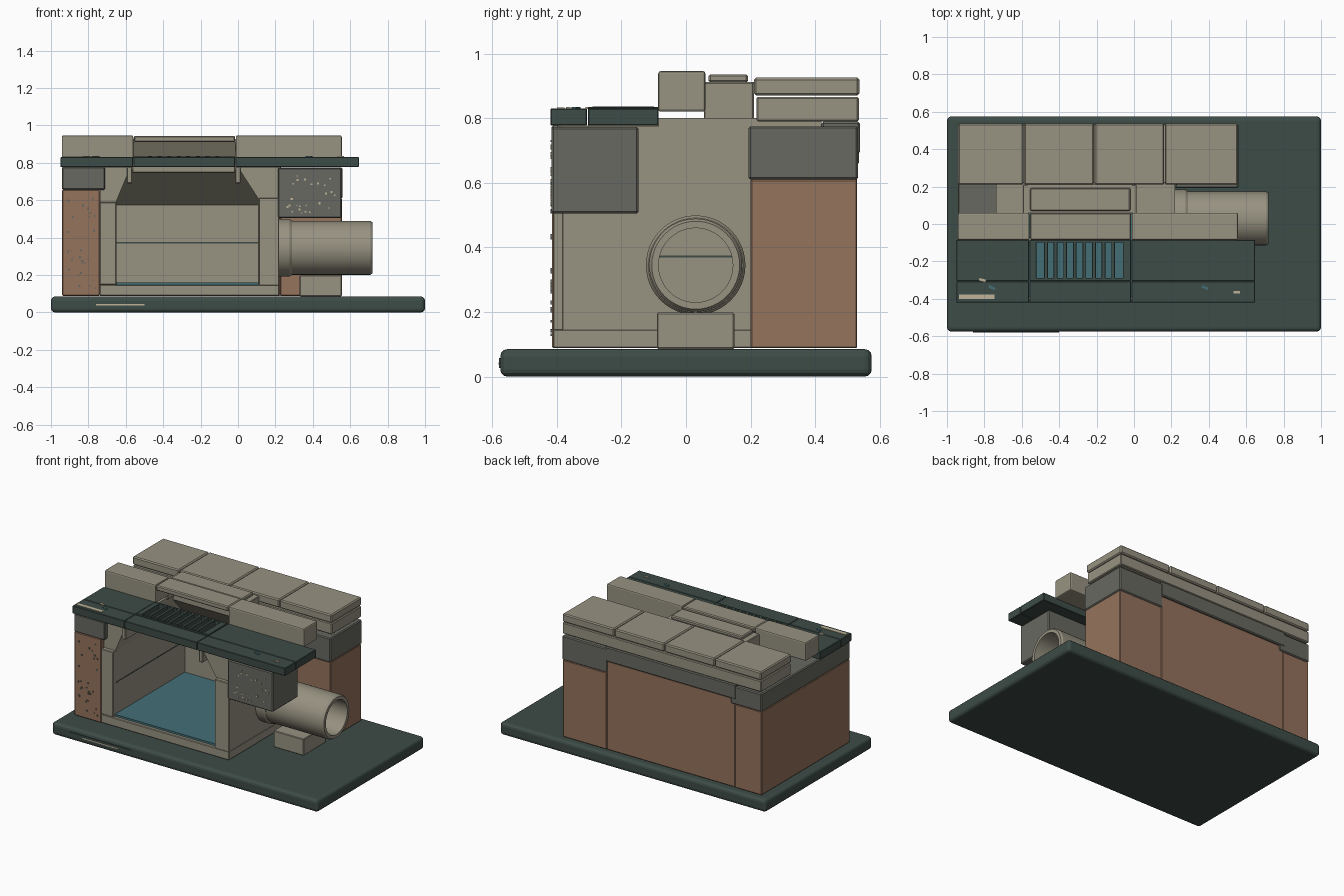
import bpy, math, random
from mathutils import Vector

if "Cube" in bpy.data.objects:
    bpy.data.objects.remove(bpy.data.objects["Cube"])
random.seed(4)


def material(name, rgb):
    lin = [((c / 255 + 0.055) / 1.055) ** 2.4 for c in rgb] + [1.0]
    m = bpy.data.materials.new(name)
    m.use_nodes = True
    m.diffuse_color = lin
    m.node_tree.nodes["Principled BSDF"].inputs["Base Color"].default_value = lin
    return m


CONCRETE = material("concrete", (151, 146, 129))
SOIL = material("brown soil", (148, 115, 92))
GRAVEL = material("dark grey gravel", (104, 104, 97))
GREEN = material("dark green", (61, 76, 71))
WATER = material("teal water", (66, 110, 118))
PALE = material("pale stone", (190, 180, 152))


def mesh_object(name, verts, faces, mat, bevel=0.0, segments=1):
    me = bpy.data.meshes.new(name)
    me.from_pydata(verts, [], faces)
    me.materials.append(mat)
    ob = bpy.data.objects.new(name, me)
    bpy.context.collection.objects.link(ob)
    if bevel:
        b = ob.modifiers.new("soft edges", "BEVEL")
        b.width, b.segments = bevel, segments
    return ob


def prism(name, profile, axis, a, b, mat, bevel=0.0, segments=1):
    """Extrude a counter-clockwise profile along x, y or z from a to b."""
    def place(p, t):
        return {"x": (t, p[0], p[1]), "y": (p[0], t, p[1]), "z": (p[0], p[1], t)}[axis]
    n = len(profile)
    verts = [place(p, a) for p in profile] + [place(p, b) for p in profile]
    faces = [tuple(range(n))[::-1], tuple(range(n, 2 * n))]
    faces += [(i, (i + 1) % n, n + (i + 1) % n, n + i) for i in range(n)]
    if axis == "y":
        faces = [f[::-1] for f in faces]
    return mesh_object(name, verts, faces, mat, bevel, segments)


def box(name, x, y, z, mat, bevel=0.004, segments=1):
    rect = [(x[0], y[0]), (x[1], y[0]), (x[1], y[1]), (x[0], y[1])]
    return prism(name, rect, "z", z[0], z[1], mat, bevel, segments)


def tube(name, x0, x1, outer, inner, mat, n=48):
    """Hollow cylinder along x around the pipe axis."""
    ring = [(x0, outer), (x1 - 0.012, outer), (x1, outer - 0.008), (x1, inner), (x0, inner)]
    k = len(ring)
    verts, faces = [], []
    for i in range(n):
        t = math.tau * i / n
        verts += [(x, PY + r * math.cos(t), PZ + r * math.sin(t)) for x, r in ring]
        j = (i + 1) % n
        faces += [(i * k + s, i * k + (s + 1) % k, j * k + (s + 1) % k, j * k + s)
                  for s in range(k)]
    ob = mesh_object(name, verts, [f[::-1] for f in faces], mat)
    bpy.ops.object.select_all(action="DESELECT")
    ob.select_set(True)
    bpy.context.view_layer.objects.active = ob
    bpy.ops.object.shade_smooth_by_angle(angle=math.radians(30))
    return ob


PY, PZ = 0.03, 0.345

# Display base
box("display_base", (-1, 1), (-0.575, 0.575), (0, 0.085), GREEN, 0.022, 3)
box("base_plaque", (-0.86, -0.4), (-0.579, -0.57), (0.027, 0.057), GREEN, 0)
box("plaque_inlay", (-0.76, -0.5), (-0.581, -0.575), (0.037, 0.044), PALE, 0)

# Soil around the chamber
box("soil_left", (-0.94, -0.74), (-0.415, 0.53), (0.088, 0.655), SOIL)
box("soil_right", (0.225, 0.555), (0.2, 0.53), (0.088, 0.61), SOIL)
box("soil_back", (-0.74, 0.225), (0.42, 0.528), (0.088, 0.69), SOIL)

# Gravel bedding under the paving
box("gravel_left", (-0.942, -0.71), (-0.417, 0.535), (0.655, 0.778), GRAVEL, 0.006)
box("gravel_right_back", (0.22, 0.558), (0.193, 0.533), (0.61, 0.775), GRAVEL, 0.006)
box("gravel_right_front", (0.213, 0.553), (-0.416, -0.147), (0.505, 0.773), GRAVEL, 0.006)
box("gravel_back", (-0.75, 0.23), (0.42, 0.538), (0.69, 0.79), GRAVEL, 0.006)

# Chamber floor, walls and water
box("chamber_floor", (-0.74, 0.22), (-0.412, 0.42), (0.088, 0.147), CONCRETE)
box("left_wall", (-0.738, -0.652), (-0.38, 0.42), (0.145, 0.61), CONCRETE, 0)
box("back_wall", (-0.655, 0.112), (0.36, 0.42), (0.145, 0.61), CONCRETE, 0)
right_wall = box("right_wall", (0.107, 0.218), (-0.38, 0.42), (0.145, 0.61), CONCRETE, 0)
box("left_front_post", (-0.74, -0.65), (-0.412, -0.378), (0.147, 0.59), CONCRETE)
box("right_front_post", (0.112, 0.22), (-0.412, -0.378), (0.142, 0.612), CONCRETE)
box("water_surface", (-0.655, 0.11), (-0.39, 0.365), (0.14, 0.16), WATER, 0)

# Pipe opening through the right wall
circle = [(PY + 0.13 * math.cos(math.tau * i / 48), PZ + 0.13 * math.sin(math.tau * i / 48))
          for i in range(48)]
cutter = prism("pipe_hole_cutter", circle, "x", 0.0, 0.3, CONCRETE)
cutter.hide_render = True
cut = right_wall.modifiers.new("pipe hole", "BOOLEAN")
cut.operation, cut.solver, cut.object = "DIFFERENCE", "EXACT", cutter
bpy.context.view_layer.update()
graph = bpy.context.evaluated_depsgraph_get()
cut_mesh = bpy.data.meshes.new_from_object(right_wall.evaluated_get(graph))
right_wall.modifiers.clear()
right_wall.data = cut_mesh
bpy.data.objects.remove(cutter)

# Outlet pipe, collar and cradle
tube("outlet_pipe", 0.108, 0.72, 0.144, 0.115, CONCRETE)
tube("pipe_collar", 0.215, 0.288, 0.154, 0.13, CONCRETE)
box("pipe_cradle", (0.33, 0.555), (-0.09, 0.15), (0.086, 0.198), CONCRETE)

# Joint line around the inside walls
box("left_joint", (-0.654, -0.65), (-0.378, 0.36), (0.369, 0.375), GREEN, 0)
box("back_joint", (-0.652, 0.107), (0.357, 0.362), (0.369, 0.375), GREEN, 0)

# Sloped hopper roof: two sides and the back
prism("hopper_left", [(-0.738, 0.61), (-0.652, 0.61), (-0.575, 0.775), (-0.575, 0.8), (-0.738, 0.8)],
      "y", -0.085, 0.42, CONCRETE)
prism("hopper_right", [(0.107, 0.61), (0.218, 0.61), (0.218, 0.8), (0.0, 0.8), (0.0, 0.775)],
      "y", -0.085, 0.42, CONCRETE)
prism("hopper_left_front", [(-0.738, 0.59), (-0.652, 0.59), (-0.575, 0.775), (-0.738, 0.775)],
      "y", -0.385, -0.085, CONCRETE)
prism("hopper_right_front", [(0.107, 0.61), (0.218, 0.61), (0.218, 0.775), (0.0, 0.775)],
      "y", -0.385, -0.085, CONCRETE)
prism("hopper_back", [(0.36, 0.575), (0.42, 0.575), (0.42, 0.8), (0.13, 0.8), (0.13, 0.76)],
      "x", -0.655, 0.112, CONCRETE)
for side, x in (("left", -0.58), ("right", 0.0)):
    box(side + "_grate_bracket", (x - 0.014, x + 0.014), (-0.4, -0.08), (0.69, 0.778), CONCRETE)
    box(side + "_inlet_cheek", (x - 0.014, x + 0.014), (0.055, 0.21), (0.79, 0.912), CONCRETE)
box("inlet_sill", (-0.565, -0.015), (-0.1, -0.07), (0.746, 0.782), CONCRETE)

# Curb inlet: sloped back, lintel and access lid
prism("inlet_back", [(0.14, 0.775), (0.21, 0.775), (0.21, 0.912), (0.06, 0.912)],
      "x", -0.57, -0.01, CONCRETE)
box("inlet_lintel", (-0.557, -0.016), (-0.085, 0.06), (0.91, 0.944), CONCRETE, 0.006)
box("access_lid", (-0.557, -0.02), (0.07, 0.192), (0.91, 0.936), CONCRETE, 0.006)
box("left_curb", (-0.942, -0.56), (-0.086, 0.06), (0.82, 0.946), CONCRETE, 0.008, 2)
box("right_curb", (-0.012, 0.555), (-0.086, 0.06), (0.82, 0.946), CONCRETE, 0.008, 2)

# Sidewalk: base course and four slabs
box("sidewalk_base", (-0.94, 0.553), (0.218, 0.535), (0.79, 0.866), CONCRETE, 0.005)
edges = [-0.942, -0.59, -0.212, 0.163, 0.556]
for i in range(4):
    box(f"sidewalk_slab_{i + 1}", (edges[i] + 0.002, edges[i + 1] - 0.002),
        (0.21, 0.537), (0.87, 0.926), CONCRETE, 0.007)

# Road surface and gutter, with an opening for the grate
for side, x in (("left", (-0.95, -0.561)), ("middle", (-0.559, -0.016)), ("right", (-0.014, 0.647))):
    box(side + "_road", x, (-0.42, -0.306), (0.777, 0.83), GREEN, 0.003)
    if side != "middle":
        box(side + "_gutter", x, (-0.304, -0.085), (0.777, 0.83), GREEN, 0.003)

# Drain grate
for part, y in (("front", (-0.304, -0.288)), ("rear", (-0.1, -0.085))):
    box(f"grate_{part}_rail", (-0.559, -0.016), y, (0.777, 0.834), GREEN, 0.002)
for part, x in (("left", (-0.559, -0.522)), ("right", (-0.06, -0.016))):
    box(f"grate_{part}_rail", x, (-0.29, -0.098), (0.777, 0.834), GREEN, 0.002)
for i in range(8):
    x = -0.471 + i * 0.0514
    box(f"grate_bar_{i + 1}", (x - 0.01, x + 0.01), (-0.29, -0.098), (0.79, 0.837), GREEN, 0.002)

# Painted strip and scattered litter on the road
box("road_marker", (-0.935, -0.745), (-0.4, -0.376), (0.828, 0.833), PALE, 0)
for i, (x, y, mat) in enumerate([(-0.81, -0.3, PALE), (-0.76, -0.34, WATER),
                                 (0.55, -0.365, PALE), (0.38, -0.34, WATER)]):
    leaf = box(f"litter_{i + 1}", (-0.018, 0.018), (-0.007, 0.007), (0, 0.006), mat, 0)
    leaf.location = Vector((x, y, 0.829))
    leaf.rotation_euler.z = random.uniform(-0.6, 0.9)

# Pebbles on the cut faces of the soil and gravel
for name, xs, zs, count, mat in (("soil", (-0.92, -0.76), (0.12, 0.63), 28, GRAVEL),
                                 ("gravel", (0.25, 0.52), (0.53, 0.73), 24, PALE)):
    for i in range(count):
        x, z, s = random.uniform(*xs), random.uniform(*zs), random.uniform(0.003, 0.006)
        box(f"{name}_pebble_{i + 1}", (x - s, x + s), (-0.419, -0.412), (z - s, z + s), mat, 0)
